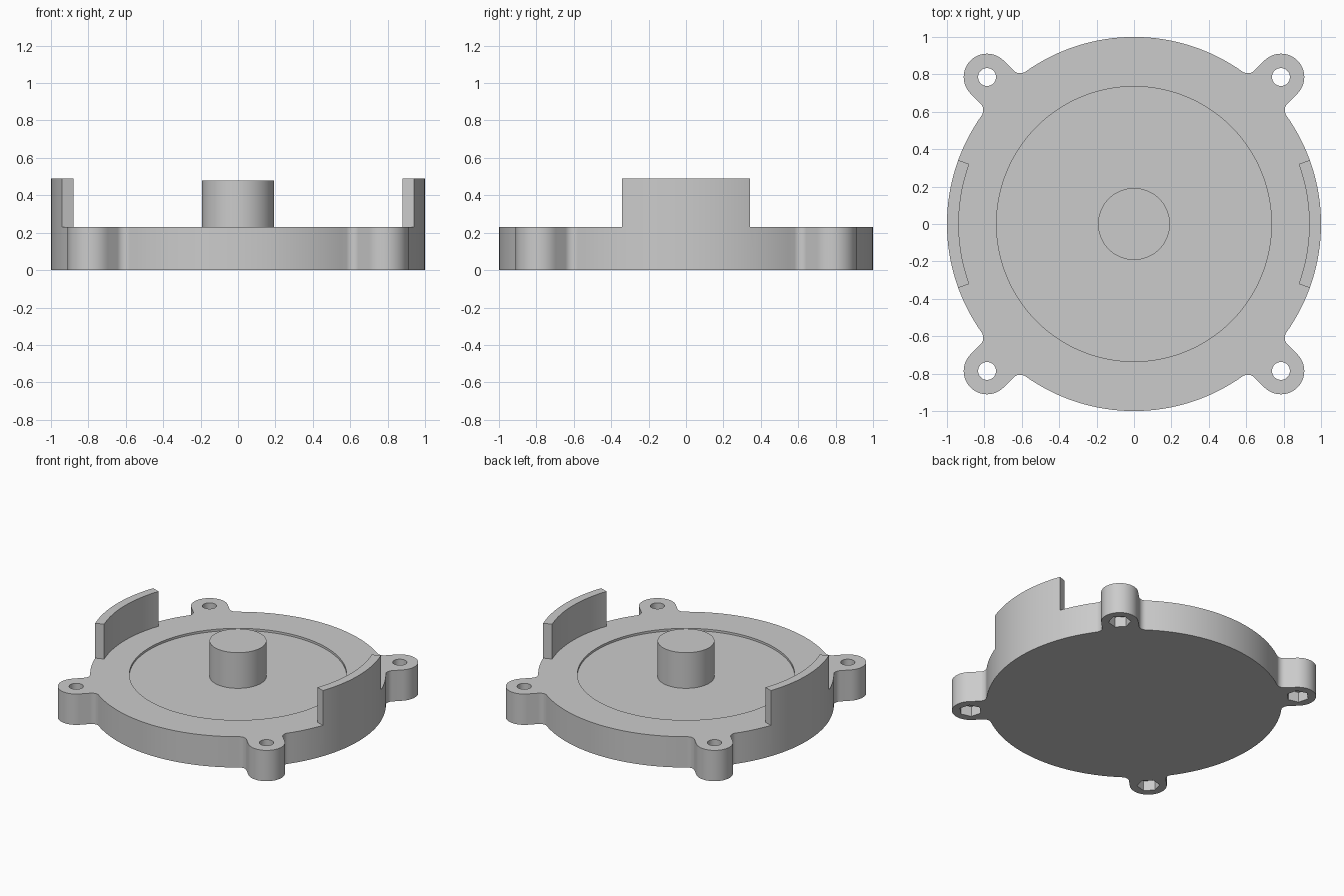
import bpy, bmesh, math
from math import sin, cos, pi, radians, atan2, sqrt

if "Cube" in bpy.data.objects:
    bpy.data.objects.remove(bpy.data.objects["Cube"])

EAR_R, EAR_DIST, FILLET = 0.125, 1.111, 0.05
BASE_H, WALL_H = 0.23, 0.49

grey = bpy.data.materials.new("plain_grey")
grey.diffuse_color = (0.6, 0.6, 0.6, 1)
grey.use_nodes = True
grey.node_tree.nodes["Principled BSDF"].inputs["Base Color"].default_value = grey.diffuse_color


def arc(cx, cy, r, a0, a1, n):
    return [(cx + r * cos(a0 + (a1 - a0) * i / n),
             cy + r * sin(a0 + (a1 - a0) * i / n)) for i in range(n + 1)]


def prism(name, pts, z0, z1):
    bm = bmesh.new()
    face = bm.faces.new([bm.verts.new((x, y, z0)) for x, y in pts])
    top = bmesh.ops.extrude_face_region(bm, geom=[face])
    bmesh.ops.translate(bm, vec=(0, 0, z1 - z0),
                        verts=[v for v in top["geom"] if isinstance(v, bmesh.types.BMVert)])
    bmesh.ops.recalc_face_normals(bm, faces=bm.faces)
    mesh = bpy.data.meshes.new(name)
    bm.to_mesh(mesh)
    bm.free()
    mesh.materials.append(grey)
    ob = bpy.data.objects.new(name, mesh)
    bpy.context.collection.objects.link(ob)
    return ob


def circle(cx, cy, r, n, turn=0.0):
    return arc(cx, cy, r, turn, turn + 2 * pi, n)[:-1]


def activate(ob):
    bpy.ops.object.select_all(action='DESELECT')
    ob.select_set(True)
    bpy.context.view_layer.objects.active = ob


def cut(ob, cutter):
    cutter.hide_render = True
    mod = ob.modifiers.new("cut", 'BOOLEAN')
    mod.operation = 'DIFFERENCE'
    mod.solver = 'EXACT'
    mod.object = cutter
    activate(ob)
    bpy.ops.object.modifier_apply(modifier=mod.name)
    bpy.data.objects.remove(cutter)


# Outline: round plate with four filleted ears on the diagonals
off = EAR_R + FILLET
along = sqrt((1 + FILLET) ** 2 - off ** 2)
phi = atan2(off, along)
ear = arc(along, -off, FILLET, pi - phi, pi / 2, 8)
ear += arc(EAR_DIST, 0, EAR_R, -pi / 2, pi / 2, 24)
ear += arc(along, off, FILLET, -pi / 2, -(pi - phi), 8)
ear += arc(0, 0, 1, phi, pi / 2 - phi, 32)[1:-1]
outline = []
for k in range(4):
    a = pi / 4 + k * pi / 2
    outline += [(x * cos(a) - y * sin(a), x * sin(a) + y * cos(a)) for x, y in ear]
housing = prism("housing_base", outline, 0, WALL_H)

# Lower everything to plate height except the two curved side walls
w = radians(20)
clear = []
for a in (0, pi):
    clear += arc(0, 0, 0.937, a - w, a + w, 20)
    clear += arc(0, 0, 1.6, a + w, a + pi - w, 24)
cut(housing, prism("wall_cutter", clear, BASE_H, 0.7))

# Shallow round recess in the top
cut(housing, prism("recess_cutter", circle(0, 0, 0.735, 128), BASE_H - 0.016, 0.7))

# Screw holes with hexagonal nut pockets underneath
for k in range(4):
    a = pi / 4 + k * pi / 2
    x, y = EAR_DIST * cos(a), EAR_DIST * sin(a)
    cut(housing, prism("hole_cutter", circle(x, y, 0.048, 32), -0.1, 0.7))
    cut(housing, prism("nut_cutter", circle(x, y, 0.077, 6, a + pi / 6), -0.1, 0.075))

# Centre post
post = prism("centre_post", circle(0, 0, 0.192, 64), 0.1, 0.48)

for ob in (housing, post):
    activate(ob)
    bpy.ops.object.shade_smooth_by_angle(angle=radians(30))
